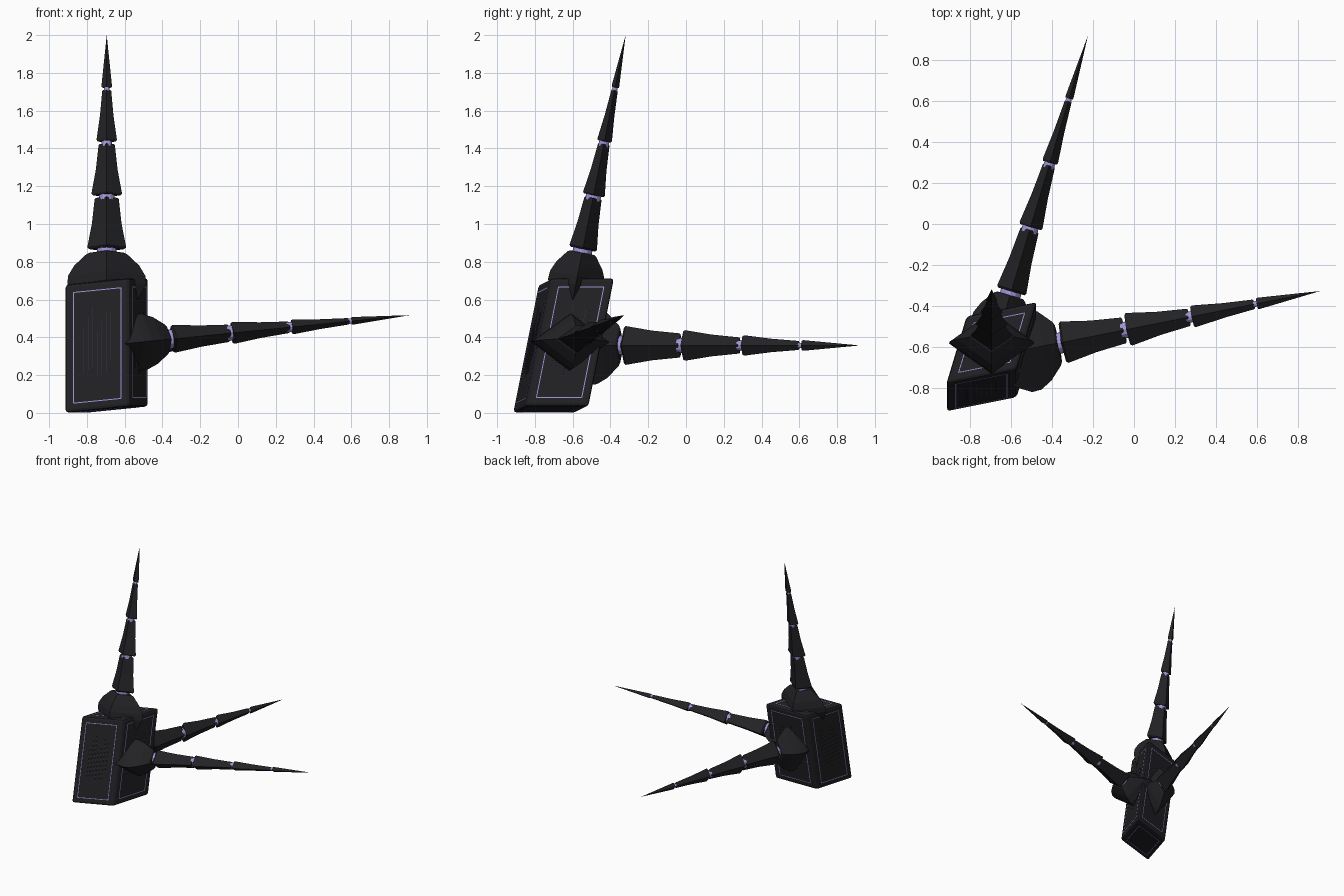
import bpy, bmesh, math
from mathutils import Vector, Matrix

if "Cube" in bpy.data.objects:
    bpy.data.objects.remove(bpy.data.objects["Cube"])

CENTRE = Vector((-0.695, -0.648, 0.357))
# skewed axes shared by the block and its spikes
AX = Vector((1, 0.2, 0.1))
AY = Vector((0.3, 1, 0))
AZ = Vector((0, 0.2, 1))
HALF = Vector((0.172, 0.167, 0.34))
SKEW = Matrix((AX, AY, AZ)).transposed()


def material(name, rgb):
    m = bpy.data.materials.new(name)
    m.diffuse_color = (*rgb, 1)
    m.use_nodes = True
    m.node_tree.nodes["Principled BSDF"].inputs["Base Color"].default_value = m.diffuse_color
    return m


DARK = material("dark_stone", (0.016, 0.016, 0.019))
GLOW = material("pale_violet", (0.36, 0.30, 0.68))
ETCH = material("etched_line", (0.035, 0.032, 0.05))


def finish(bm, name, mat):
    bmesh.ops.recalc_face_normals(bm, faces=bm.faces)
    me = bpy.data.meshes.new(name)
    bm.to_mesh(me)
    bm.free()
    me.materials.append(mat)
    ob = bpy.data.objects.new(name, me)
    bpy.context.collection.objects.link(ob)
    return ob


def add_box(bm, centre, half):
    m = Matrix.Translation(centre) @ Matrix.Diagonal((*(2 * Vector(half)), 1))
    bmesh.ops.create_cube(bm, size=1, matrix=m)


def skew(bm):
    for v in bm.verts:
        v.co = CENTRE + SKEW @ v.co


# skewed block with chamfered edges
bm = bmesh.new()
add_box(bm, (0, 0, 0), HALF)
bmesh.ops.bevel(bm, geom=bm.edges[:], offset=0.017, segments=2, profile=0.5, affect='EDGES')
skew(bm)
finish(bm, "block", DARK)

# thin inlaid frame and short etched grooves on each face
frames, etches = bmesh.new(), bmesh.new()
for n in range(3):
    u, v = [(1, 2), (0, 2), (0, 1)][n]
    hu, hv = HALF[u] - 0.047, HALF[v] - 0.047
    for side in (-1, 1):
        def strip(bm, pu, pv, su, sv):
            c, h = [0, 0, 0], [0, 0, 0]
            c[n], c[u], c[v] = side * HALF[n], pu, pv
            h[n], h[u], h[v] = 0.0015, su, sv
            add_box(bm, c, h)
        for s in (-1, 1):
            strip(frames, s * hu, 0, 0.0025, hv)
            strip(frames, 0, s * hv, hu, 0.0025)
        if v == 2:
            for i in range(-3, 4):
                strip(etches, i * 0.024, 0.03 * ((i * 5) % 4 - 1.5), 0.001,
                      0.12 + 0.02 * (i % 3))
skew(frames)
skew(etches)
finish(frames, "face_frames", GLOW)
finish(etches, "face_grooves", ETCH)


def loft(name, axis, wide, rings, mat, sides=4, flat=0.72):
    """Closed loft through (distance, radius) rings around a spike axis."""
    d = axis.normalized()
    w = (wide - d * wide.dot(d)).normalized()
    t = d.cross(w) * flat
    bm = bmesh.new()
    loops = []
    for dist, r in rings:
        c = CENTRE + axis * dist
        if r == 0:
            loops.append([bm.verts.new(c)])
        else:
            loops.append([bm.verts.new(c + r * (w * math.cos(a) + t * math.sin(a)))
                          for a in (2 * math.pi * i / sides for i in range(sides))])
    for a, b in zip(loops, loops[1:]):
        for i in range(sides):
            j = (i + 1) % sides
            if len(b) == 1:
                bm.faces.new((a[i], a[j], b[0]))
            else:
                bm.faces.new((a[i], a[j], b[j], b[i]))
    for end in (loops[0], loops[-1]):
        if len(end) > 1:
            bm.faces.new(end)
    return finish(bm, name, mat)


X, Y, Z = Vector((1, 0, 0)), Vector((0, 1, 0)), Vector((0, 0, 1))
BASE = [0.103, 0.081, 0.054, 0.028]
END = [0.064, 0.043, 0.024, 0]

# three spikes: collar, four diamond segments and violet joints
for label, axis, wide, face, tip in (("upper", AZ, X, 0.333, 1.643),
                                     ("side", AX, Y, 0.168, 1.605),
                                     ("rear", AY, Z, 0.142, 1.568)):
    loft(label + "_collar", axis, wide,
         [(face - 0.10, 0.16), (face - 0.01, 0.208), (face + 0.035, 0.205),
          (face + 0.09, 0.172), (face + 0.15, 0.108), (face + 0.158, 0.09)], DARK)
    start = face + 0.17
    step = (tip - start) / 4
    for i in range(4):
        a = start + i * step
        b = a + step
        r, e = BASE[i], END[i]
        rings = [(a + 0.007, r * 0.9), (a + 0.016, r), (a + step * 0.5, r * 0.42 + e * 0.55)]
        if e:
            rings += [(b - 0.012, e), (b - 0.007, e * 0.9)]
        else:
            rings[-1] = (b, 0)
        loft(f"{label}_segment_{i + 1}", axis, wide, rings, DARK)
        loft(f"{label}_joint_{i + 1}", axis, wide,
             [(a - 0.02, r * 0.5), (a + 0.02, r * 0.5)], GLOW, sides=12, flat=1)
